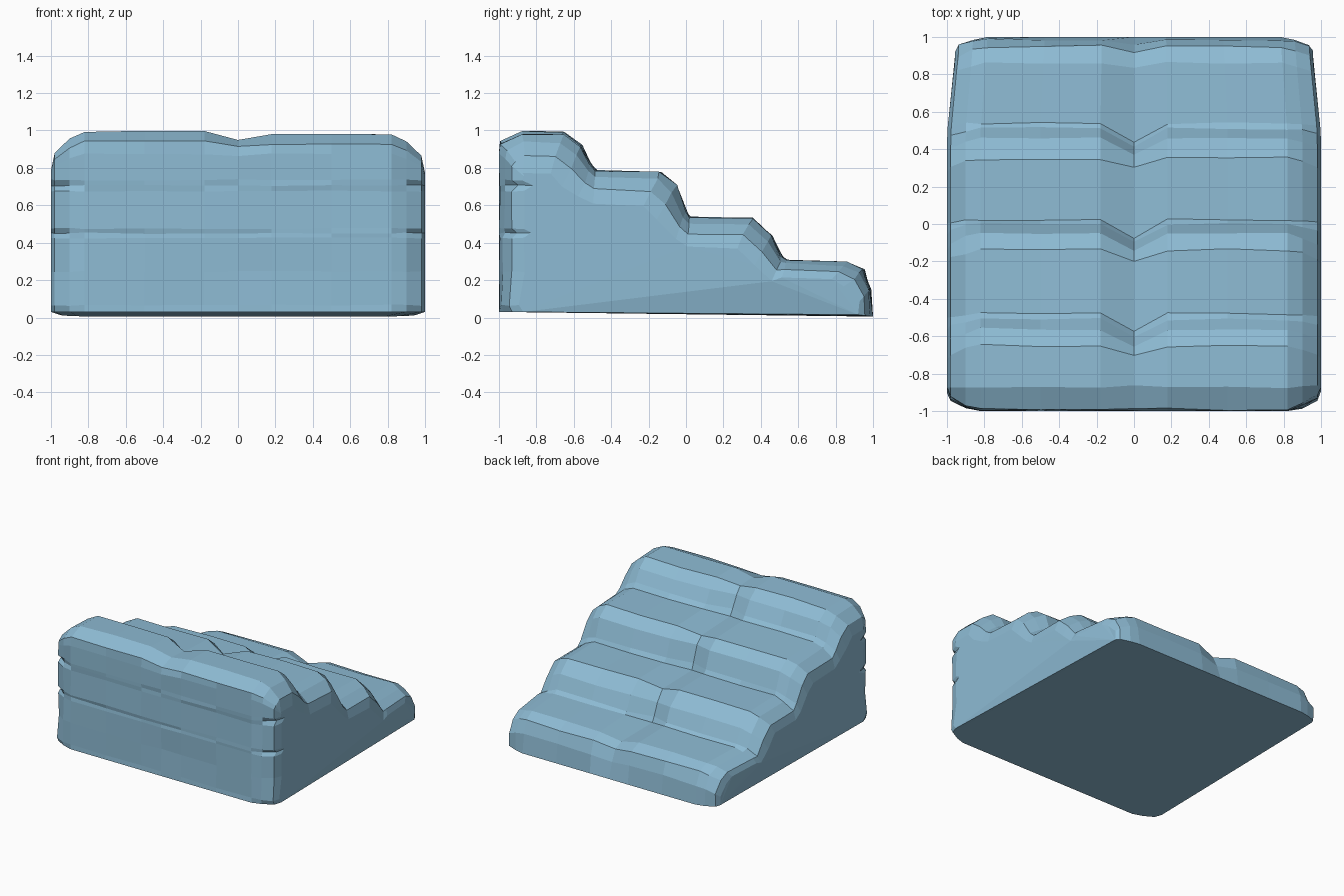
import bpy, bmesh, random

if "Cube" in bpy.data.objects:
    bpy.data.objects.remove(bpy.data.objects["Cube"])

random.seed(4)

# Side profile points: y, z, then (y, z) shift at the worn ends and (y, z) shift at the middle seam
profile = [(-1.0, 0.03, 0.13, 0.0, 0.0, 0.0)]

# Tall wall: stone courses with deeper corner grooves between them
for z, inset in [(0.07, .10), (0.25, .13), (0.43, .13), (0.455, .18), (0.48, .13),
                 (0.68, .13), (0.71, .18), (0.74, .13)]:
    profile.append((-1.0, z, inset, 0.0, 0.0, 0.0))
profile += [(-1.0, 0.88, .13, -.12, 0, -.01), (-0.99, 0.945, .13, -.17, .01, -.03)]

# Four steps: tread start, tread end, rounded nose, riser foot
steps = [((-0.87, 1.00), (-0.65, 0.995), (-0.56, 0.93), (-0.51, 0.82), .21),
         ((-0.48, 0.79), (-0.14, 0.78), (-0.05, 0.71), (0.00, 0.57), .18),
         ((0.02, 0.54), (0.35, 0.535), (0.46, 0.44), (0.51, 0.33), .16),
         ((0.54, 0.31), (0.86, 0.30), (0.95, 0.26), (0.985, 0.16), .09)]
for i, (start, end, nose, foot, drop) in enumerate(steps):
    last = i == 3
    seam = -.03 if last else -.09
    profile += [(*start, 0 if i == 0 else -.02, -drop, 0 if i == 0 else -.10, -.05),
                (*end, -.08, -drop, seam * .6, -.05),
                (*nose, -.10, -drop, seam, -.04),
                (*foot, -.06, -drop * .8, seam, -.03)]
profile.append((1.0, 0.005, -.08, .01, 0, 0))

# Cross-sections along x with amount of end wear
half = [(0.18, 0), (0.5, 0), (0.82, 0), (0.9, .2), (0.98, .55), (1.0, 1)]
sections = [(-x, e) for x, e in reversed(half)] + [(0, 0)] + half

bm = bmesh.new()
rings = []
for x, wear in sections:
    seam = 1 if x == 0 else 0
    ring = []
    for k, (y, z, ey, ez, sy, sz) in enumerate(profile):
        fixed = k in (0, len(profile) - 1)
        rough = 0 if fixed else 0.008
        px = x * (1 - 0.09 * max(0, y - 0.5))
        py = y + wear * ey + seam * sy
        pz = z + wear * ez + seam * sz
        if x > 0 and z > 0.9:
            pz -= 0.015
        if not fixed:
            py += random.uniform(-rough, rough)
            pz += random.uniform(-rough, 0)
        ring.append(bm.verts.new((px, max(-1, min(1, py)), pz)))
    rings.append(ring)

# Skin between sections and close both ends
n = len(profile)
for a, b in zip(rings, rings[1:]):
    for k in range(n):
        bm.faces.new((a[k], a[(k + 1) % n], b[(k + 1) % n], b[k]))
caps = [bm.faces.new(rings[0]), bm.faces.new(rings[-1])]
bmesh.ops.recalc_face_normals(bm, faces=bm.faces)
bmesh.ops.triangulate(bm, faces=caps)

mesh = bpy.data.meshes.new("stone_steps")
bm.to_mesh(mesh)
bm.free()
steps_obj = bpy.data.objects.new("stone_steps", mesh)
bpy.context.collection.objects.link(steps_obj)

# Blue-grey stone
mat = bpy.data.materials.new("stone")
mat.diffuse_color = (0.27, 0.5, 0.66, 1)
mat.use_nodes = True
mat.node_tree.nodes["Principled BSDF"].inputs["Base Color"].default_value = mat.diffuse_color
mesh.materials.append(mat)
